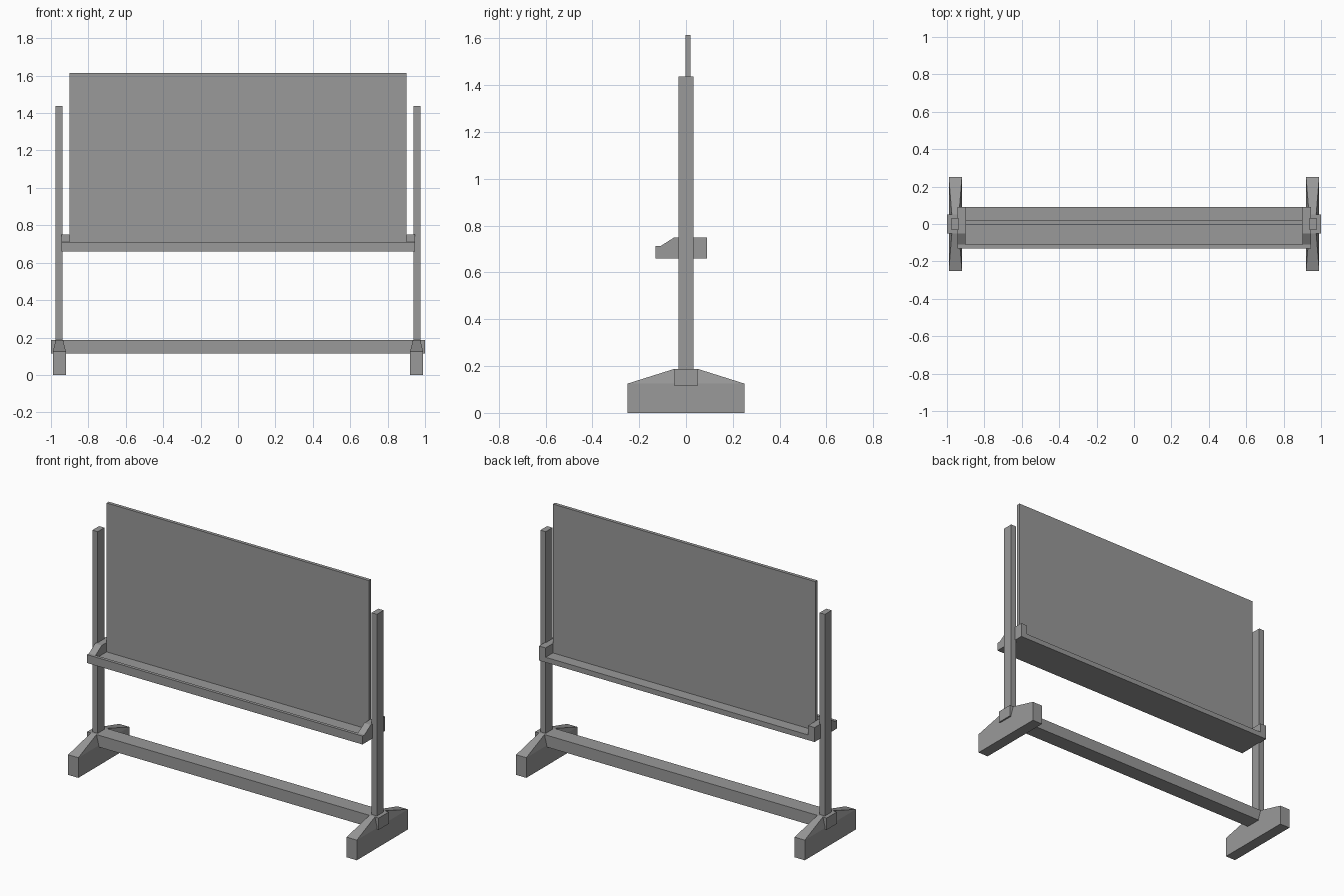
import bpy
import bmesh

cube = bpy.data.objects.get("Cube")
if cube:
    bpy.data.objects.remove(cube, do_unlink=True)

# Single flat colour
grey = bpy.data.materials.new("plain grey")
grey.use_nodes = True
colour = (0.32, 0.32, 0.32, 1)
grey.diffuse_color = colour
grey.node_tree.nodes["Principled BSDF"].inputs["Base Color"].default_value = colour


def finish(name, bm):
    bmesh.ops.recalc_face_normals(bm, faces=bm.faces)
    mesh = bpy.data.meshes.new(name)
    bm.to_mesh(mesh)
    bm.free()
    mesh.materials.append(grey)
    obj = bpy.data.objects.new(name, mesh)
    bpy.context.collection.objects.link(obj)
    return obj


def loft(name, first, second):
    """Solid joining two matching outlines."""
    bm = bmesh.new()
    a = [bm.verts.new(p) for p in first]
    b = [bm.verts.new(p) for p in second]
    bm.faces.new(a)
    bm.faces.new(b)
    for i in range(len(a)):
        j = (i + 1) % len(a)
        bm.faces.new((a[i], a[j], b[j], b[i]))
    return finish(name, bm)


def extrude_x(name, profile, x0, x1):
    """Side profile of (y, z) points extruded along x."""
    return loft(name, [(x0, y, z) for y, z in profile], [(x1, y, z) for y, z in profile])


def box(name, x0, x1, y0, y1, z0, z1):
    return extrude_x(name, [(y0, z0), (y1, z0), (y1, z1), (y0, z1)], x0, x1)


def rect(cx, hx, hy, z):
    return [(cx - hx, -hy, z), (cx + hx, -hy, z), (cx + hx, hy, z), (cx - hx, hy, z)]


# Board panel
box("board", -0.9, 0.9, -0.002, 0.019, 0.692, 1.615)

# Tray with a raised front lip
tray = [(-0.13, 0.66), (0.09, 0.66), (0.09, 0.692), (-0.11, 0.692), (-0.11, 0.712), (-0.13, 0.712)]
extrude_x("tray", tray, -0.9, 0.9)

# Low crossbeam through both feet
box("crossbeam", -1, 1, -0.05, 0.05, 0.115, 0.188)

bracket = [(-0.13, 0.66), (0.09, 0.66), (0.09, 0.75), (-0.05, 0.75), (-0.11, 0.712), (-0.13, 0.712)]
for side, s in (("left", 1), ("right", -1)):
    # Tray end bracket, upright post and tapered foot
    extrude_x(side + "_bracket", bracket, s * 0.9, s * 0.945)
    box(side + "_post", s * 0.939, s * 0.976, -0.033, 0.033, 0.15, 1.438)
    box(side + "_foot", s * 0.92, s * 0.99, -0.25, 0.25, 0, 0.125)
    loft(side + "_foot_top", rect(s * 0.955, 0.035, 0.25, 0.125), rect(s * 0.955, 0.019, 0.05, 0.188))
